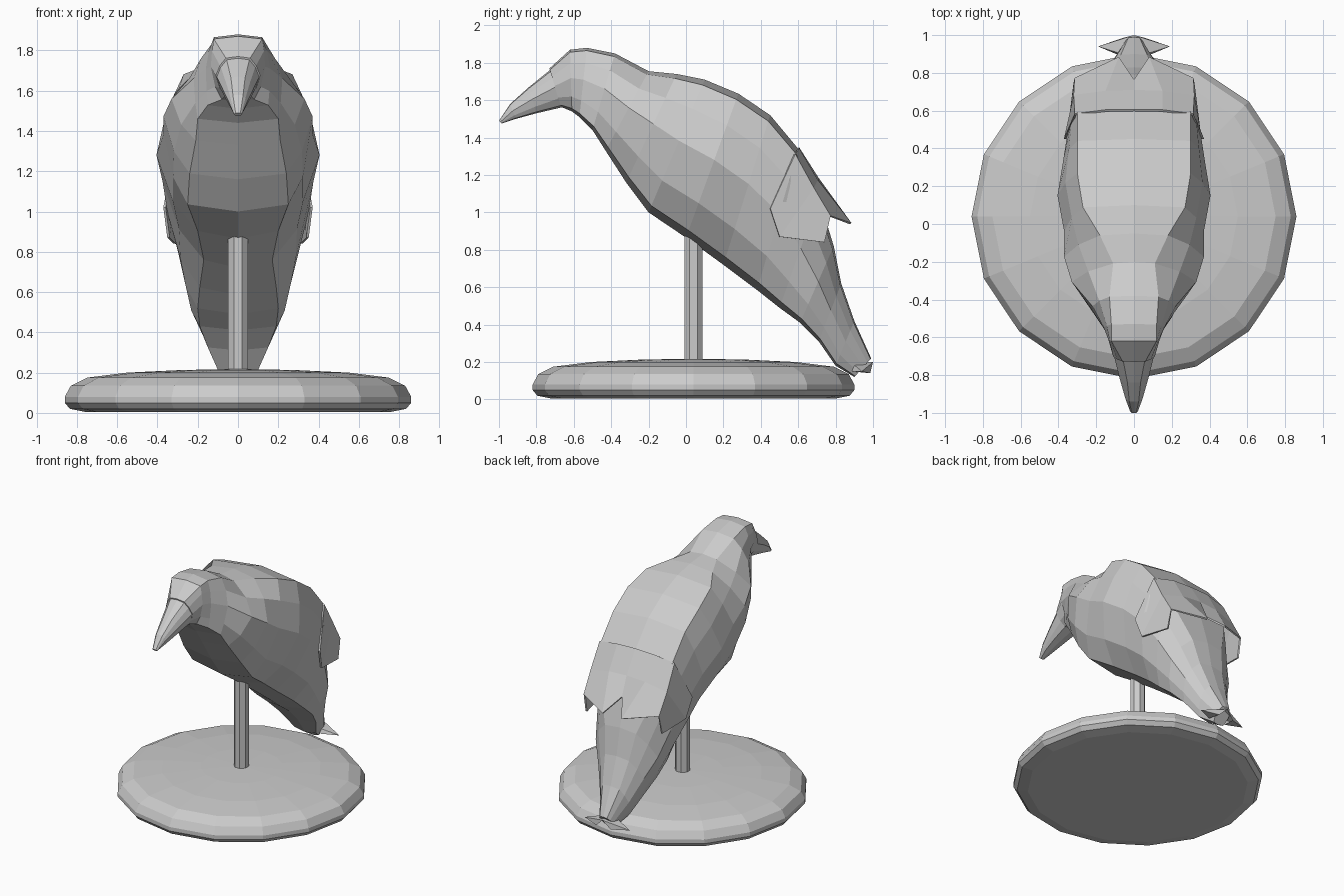
import bpy, bmesh, math

cube = bpy.data.objects.get("Cube")
if cube:
    bpy.data.objects.remove(cube)

grey = bpy.data.materials.new("plain_grey")
grey.use_nodes = True
grey.diffuse_color = (0.6, 0.6, 0.6, 1)
grey.node_tree.nodes["Principled BSDF"].inputs["Base Color"].default_value = (0.6, 0.6, 0.6, 1)


def make_object(name, rings, closed=True, caps=True):
    """Skin a list of equal-length point rings with flat faces."""
    bm = bmesh.new()
    rows = [[bm.verts.new(p) for p in ring] for ring in rings]
    n = len(rows[0])
    for a, b in zip(rows, rows[1:]):
        for i in range(n if closed else n - 1):
            j = (i + 1) % n
            bm.faces.new((a[i], a[j], b[j], b[i]))
    if caps:
        bm.faces.new(rows[0])
        bm.faces.new(rows[-1])
    bmesh.ops.remove_doubles(bm, verts=bm.verts, dist=0.0005)
    bmesh.ops.recalc_face_normals(bm, faces=bm.faces)
    mesh = bpy.data.meshes.new(name)
    bm.to_mesh(mesh)
    bm.free()
    mesh.materials.append(grey)
    obj = bpy.data.objects.new(name, mesh)
    bpy.context.collection.objects.link(obj)
    return obj


def section(ty, tz, by, bz, top, wide, belly):
    """Symmetric slanted cross-section from a top point to a bottom point."""
    half = [(0, 0), (top, 0.04), (top * 0.4 + wide * 0.6, 0.22), (wide, 0.46),
            (wide * 0.6 + belly * 0.4, 0.76), (belly, 0.95), (0, 1)]
    full = half + [(-x, f) for x, f in half[-2:0:-1]]
    return [(x, ty + (by - ty) * f, tz + (bz - tz) * f) for x, f in full]


def lathe(name, profile, sides, cy, turn=0):
    rings = []
    for r, z in profile:
        angles = [turn + 2 * math.pi * i / sides for i in range(sides)]
        rings.append([(r * math.cos(a), cy + r * math.sin(a), z) for a in angles])
    return make_object(name, rings)


# Stand
lathe("stand_base", [(0.76, 0.005), (0.835, 0.02), (0.86, 0.05), (0.86, 0.08),
                     (0.83, 0.135), (0.75, 0.175), (0.55, 0.2), (0.28, 0.213), (0.05, 0.217)],
      16, 0.04)
lathe("stand_post", [(0.053, 0.17), (0.053, 0.95)], 8, 0.04, math.pi / 8)

# Head, body and tail as one tapering form
body = [
    (-0.73, 1.77, -0.67, 1.565, 0.06, 0.11, 0.06),
    (-0.62, 1.87, -0.61, 1.54, 0.12, 0.135, 0.08),
    (-0.53, 1.88, -0.57, 1.51, 0.12, 0.16, 0.15),
    (-0.38, 1.85, -0.5, 1.44, 0.13, 0.22, 0.2),
    (-0.2, 1.755, -0.43, 1.33, 0.11, 0.33, 0.21),
    (-0.05, 1.74, -0.32, 1.16, 0.18, 0.37, 0.24),
    (0.1, 1.71, -0.2, 1.0, 0.27, 0.37, 0.25),
    (0.28, 1.635, 0, 0.865, 0.3, 0.405, 0.2),
    (0.45, 1.52, 0.2, 0.72, 0.3, 0.375, 0.17),
    (0.6, 1.34, 0.38, 0.585, 0.3, 0.35, 0.19),
    (0.71, 1.08, 0.5, 0.49, 0.22, 0.3, 0.2),
    (0.79, 0.82, 0.61, 0.41, 0.13, 0.26, 0.19),
    (0.83, 0.62, 0.71, 0.31, 0.1, 0.19, 0.15),
    (0.9, 0.42, 0.8, 0.18, 0.07, 0.12, 0.09),
    (0.99, 0.22, 0.9, 0.12, 0.03, 0.055, 0.04),
]
make_object("bird_body", [section(*row) for row in body])

# Hooked beak
beak = [
    (-0.71, 1.775, -0.65, 1.565, 0.06, 0.11, 0.06),
    (-0.84, 1.67, -0.8, 1.53, 0.035, 0.075, 0.045),
    (-0.94, 1.58, -0.91, 1.5, 0.025, 0.045, 0.03),
    (-1.0, 1.49, -0.985, 1.475, 0.012, 0.02, 0.012),
]
make_object("beak", [section(*row) for row in beak])

# Folded wing ends overhanging the tail
wing_half = [
    [(0, 0.6, 1.345), (0.15, 0.6, 1.34), (0.31, 0.58, 1.31), (0.365, 0.45, 1.02)],
    [(0, 0.705, 1.18), (0.15, 0.7, 1.17), (0.315, 0.68, 1.13), (0.345, 0.5, 0.87)],
    [(0, 0.76, 1.04), (0.08, 0.88, 0.94), (0.31, 0.77, 0.98), (0.315, 0.74, 0.84)],
]
wing_rows = [[(-x, y, z) for x, y, z in row[:0:-1]] + row for row in wing_half]
wings = make_object("folded_wing_ends", wing_rows, closed=False, caps=False)
solid = wings.modifiers.new("thickness", "SOLIDIFY")
solid.thickness = 0.012
solid.offset = 0

# Small pointed tail feathers
for side, label in ((1, "left"), (-1, "right")):
    tip = (side * 0.19, 0.94, 0.15)
    root = [(0, 0.88, 0.2), (side * 0.07, 0.89, 0.15), (side * 0.06, 0.985, 0.14), (0, 1.0, 0.2)]
    make_object(label + "_tail_feather", [root, [tip] * 4], caps=False)
